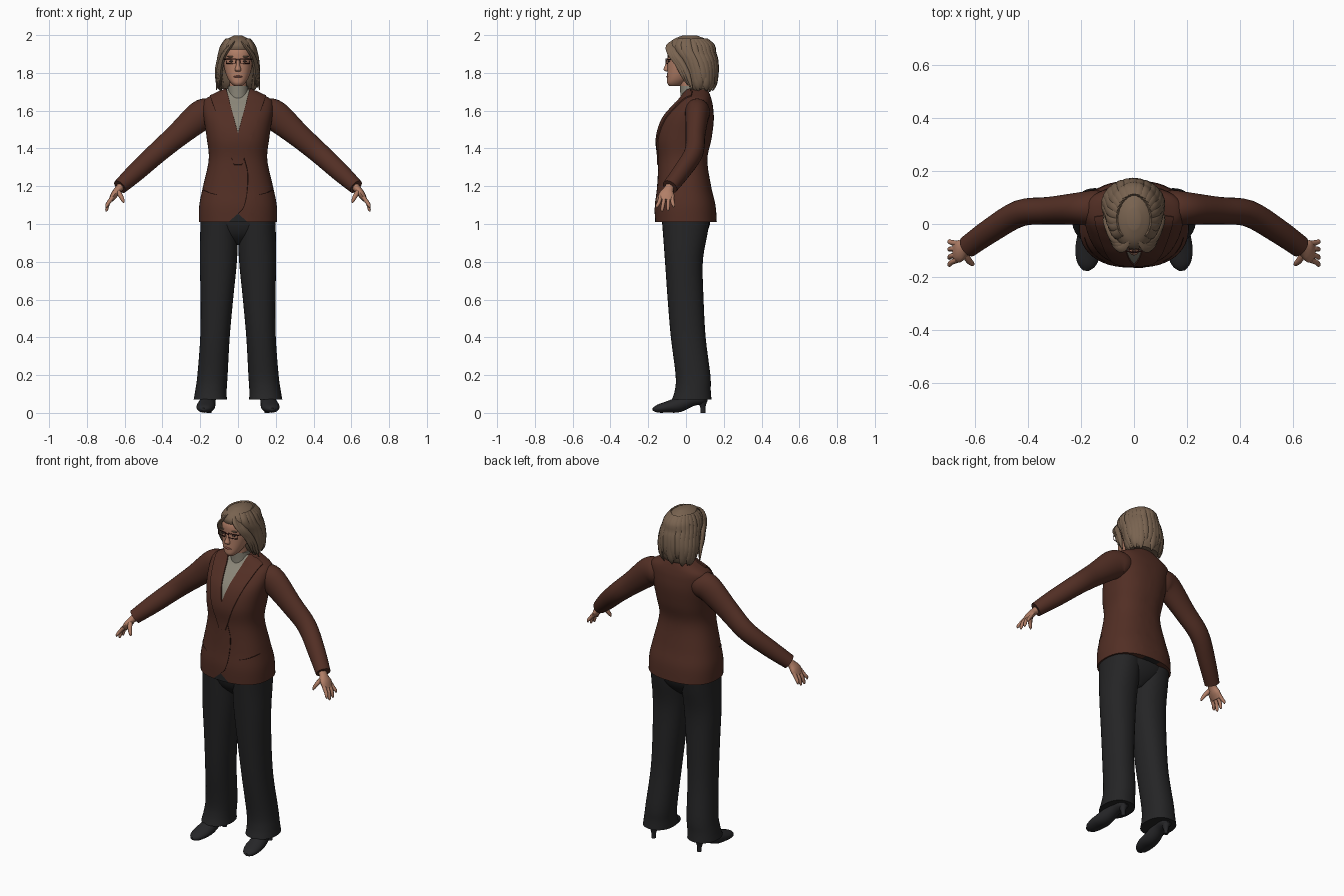
import bpy, bmesh, math, random
from mathutils import Vector
from mathutils.bvhtree import BVHTree

random.seed(4)
if "Cube" in bpy.data.objects:
    bpy.data.objects.remove(bpy.data.objects["Cube"])


def material(name, *rgb):
    m = bpy.data.materials.new(name)
    m.use_nodes = True
    m.diffuse_color = (*rgb, 1)
    m.node_tree.nodes["Principled BSDF"].inputs["Base Color"].default_value = (*rgb, 1)
    return m


JACKET = material("brown jacket", .085, .028, .018)
SEAM = material("dark brown seam", .03, .01, .007)
TROUSERS = material("charcoal trousers", .018, .018, .019)
SHOES = material("black shoes", .02, .02, .022)
SHIRT = material("grey shirt", .26, .24, .19)
SKIN = material("skin", .44, .21, .135)
HAIR = material("ash brown hair", .19, .125, .08)
GLASSES = material("dark red glasses", .06, .012, .01)
LIPS = material("lips", .3, .1, .075)
EYES = material("dark eyes", .05, .03, .025)


def finish(name, bm, *mats):
    bmesh.ops.recalc_face_normals(bm, faces=bm.faces)
    me = bpy.data.meshes.new(name)
    bm.to_mesh(me)
    bm.free()
    ob = bpy.data.objects.new(name, me)
    bpy.context.collection.objects.link(ob)
    for m in mats:
        me.materials.append(m)
    bpy.ops.object.select_all(action='DESELECT')
    ob.select_set(True)
    bpy.context.view_layer.objects.active = ob
    bpy.ops.object.shade_smooth_by_angle(angle=math.radians(50))
    return ob


def spline(rows, n):
    """Smooth curve through rows of any width."""
    out = []
    for i in range(len(rows) - 1):
        a, b, c, d = (rows[max(0, min(len(rows) - 1, i + k))] for k in (-1, 0, 1, 2))
        for j in range(n):
            t = j / n
            out.append([q + t / 2 * (r - p + t * (2*p - 5*q + 4*r - s + t * (3*q - p - 3*r + s)))
                        for p, q, r, s in zip(a, b, c, d)])
    return out + [list(rows[-1])]


def loft(rings):
    bm = bmesh.new()
    vs = [[bm.verts.new(p) for p in ring] for ring in rings]
    n = len(vs[0])
    for a, b in zip(vs, vs[1:]):
        for i in range(n):
            j = (i + 1) % n
            bm.faces.new((a[i], a[j], b[j], b[i]))
    bm.faces.new(vs[0])
    bm.faces.new(vs[-1])
    bmesh.ops.recalc_face_normals(bm, faces=bm.faces)
    return bm


def power(v, p):
    return math.copysign(abs(v) ** (2 / p), v)


def stack(rows, seg=32, p=2, n=5, s=1):
    """Upright body from rows of z, centre x, centre y, half width, half depth."""
    angles = [math.tau * i / seg for i in range(seg)]
    return loft([[(s * cx + rx * power(math.cos(a), p), cy + ry * power(math.sin(a), p), z)
                  for a in angles] for z, cx, cy, rx, ry in spline(rows, n)])


def tube(rows, side=(0, 1, 0), seg=12, n=4, s=1):
    """Tube along rows of x, y, z, radius along side, radius across it."""
    rows = spline(rows, n)
    pts = [Vector((s * r[0], r[1], r[2])) for r in rows]
    rings = []
    for i, r in enumerate(rows):
        t = (pts[min(i + 1, len(pts) - 1)] - pts[max(i - 1, 0)]).normalized()
        u = Vector(side)
        u = (u - t * u.dot(t)).normalized()
        v = t.cross(u)
        rings.append([pts[i] + u * r[3] * math.cos(a) + v * r[4] * math.sin(a)
                      for a in (math.tau * k / seg for k in range(seg))])
    return loft(rings)


def ball(name, mat, centre, size):
    bm = bmesh.new()
    bmesh.ops.create_uvsphere(bm, u_segments=16, v_segments=10, radius=1)
    bmesh.ops.scale(bm, vec=size, verts=bm.verts)
    bmesh.ops.translate(bm, vec=centre, verts=bm.verts)
    return finish(name, bm, mat)


# Jacket body, cut along the neckline, lapels and hem opening
bm = stack([(1.01, 0, 0, .207, .163), (1.1, 0, -.004, .205, .16), (1.2, 0, -.01, .185, .143),
            (1.34, 0, -.017, .155, .13), (1.45, 0, -.01, .165, .145), (1.55, 0, .01, .18, .137),
            (1.62, 0, .035, .187, .108), (1.66, 0, .05, .175, .085), (1.69, 0, .055, .12, .07),
            (1.712, 0, .055, .07, .06)], seg=48, p=2.4)
surface = BVHTree.FromBMesh(bm)
NECK = (0, 1.48, .058, 1.70)
LAPEL = (.02, 1.31, .135, 1.64)
HEM = (0, 1.055, .05, 1.01)
for x0, z0, x1, z1 in (NECK, LAPEL, HEM):
    for s in (1, -1):
        bmesh.ops.bisect_plane(bm, geom=bm.verts[:] + bm.edges[:] + bm.faces[:], dist=1e-4,
                               plane_co=(s * x0, 0, z0), plane_no=(z1 - z0, 0, -s * (x1 - x0)))


def width(line, z):
    x0, z0, x1, z1 = line
    return x0 + (x1 - x0) * (z - z0) / (z1 - z0)


lapels = []
for f in bm.faces:
    c = f.calc_center_median()
    if c.y > .03:
        continue
    if abs(c.x) < width(NECK, c.z) and c.z > 1.48:
        f.material_index = 1
    elif abs(c.x) < width(LAPEL, c.z) and c.z > 1.31:
        lapels.append(f)
    elif abs(c.x) < width(HEM, c.z) and c.z < 1.055:
        f.material_index = 2
bmesh.ops.inset_region(bm, faces=lapels, thickness=.001, depth=.006, use_even_offset=False)
finish("jacket_body", bm, JACKET, SHIRT, TROUSERS)


# Seams laid on the jacket front
def seam(name, pts):
    rows = []
    for x, z in spline(pts, 6):
        hit = surface.ray_cast(Vector((x, -1, z)), Vector((0, 1, 0)))[0]
        if hit:
            rows.append((x, hit.y, z, .002, .002))
    finish(name, tube(rows, seg=6, n=1), SEAM)


seam("front_seam", [(0, 1.48), (.03, 1.36), (.052, 1.27), (.048, 1.17), (.03, 1.09), (0, 1.055)])
for s, label in ((1, "left"), (-1, "right")):
    seam(label + "_pocket", [(s * .185, 1.18), (s * .15, 1.165), (s * .11, 1.155)])

# Limbs
for s, label in ((1, "left"), (-1, "right")):
    finish(label + "_sleeve", tube([
        (.11, .06, 1.60, .06, .06), (.15, .06, 1.59, .068, .075), (.20, .058, 1.572, .062, .08),
        (.32, .05, 1.47, .052, .064), (.43, .04, 1.375, .05, .056), (.54, -.025, 1.275, .046, .05),
        (.625, -.085, 1.197, .042, .04)], seg=24, s=s), JACKET)
    finish(label + "_palm", tube([
        (.605, -.075, 1.215, .024, .022), (.632, -.092, 1.185, .026, .02),
        (.655, -.102, 1.155, .042, .019), (.674, -.105, 1.125, .038, .012)], s=s), SKIN)
    fingers = [("index", -.135, -.153, 1.085), ("middle", -.114, -.126, 1.066),
               ("ring", -.093, -.095, 1.069), ("little", -.074, -.066, 1.088)]
    for finger, y0, y1, z1 in fingers:
        finish(label + "_" + finger + "_finger", tube([
            (.664, y0, 1.142, .011, .011), (.686, (y0 + y1) / 2, 1.112, .01, .01),
            (.695, y1, z1 + .012, .009, .008), (.697, y1, z1, .003, .003)], seg=8, s=s), SKIN)
    finish(label + "_thumb", tube([
        (.638, -.11, 1.175, .014, .014), (.622, -.137, 1.15, .012, .012),
        (.609, -.15, 1.125, .009, .009), (.605, -.153, 1.112, .003, .003)], seg=8, s=s), SKIN)

    finish(label + "_trouser_leg", stack([
        (.07, .147, .03, .088, .105), (.12, .143, .036, .083, .095), (.2, .135, .037, .08, .092),
        (.4, .122, .012, .078, .092), (.6, .112, -.002, .086, .095), (.8, .104, -.011, .098, .1),
        (.95, .1, -.004, .1, .118), (1.05, .1, 0, .098, .13)], p=2.2, s=s), TROUSERS)
    finish(label + "_shoe", tube([
        (.15, .11, .082, .018, .02), (.152, .085, .078, .036, .032), (.158, .03, .07, .038, .035),
        (.166, -.04, .043, .046, .04), (.172, -.1, .031, .049, .03), (.178, -.15, .022, .036, .021),
        (.182, -.175, .018, .012, .008)], side=(1, 0, 0), seg=16, s=s), SHOES)
    finish(label + "_heel", stack([
        (0, .152, .09, .012, .013), (.03, .152, .089, .013, .014),
        (.065, .152, .085, .026, .028)], seg=12, s=s), SHOES)

finish("trouser_seat", stack([
    (.89, 0, 0, .03, .05), (.94, 0, 0, .12, .1), (1.0, 0, .002, .185, .125),
    (1.06, 0, 0, .195, .125)], p=2.3), TROUSERS)

# Neck and head
finish("turtleneck", stack([(1.6, 0, .03, .056, .06), (1.68, 0, .03, .056, .06),
                            (1.73, 0, .02, .053, .052)]), SHIRT)
finish("neck", stack([(1.7, 0, .018, .046, .046), (1.79, 0, .01, .046, .05)]), SKIN)
finish("head", stack([
    (1.73, 0, -.06, .02, .028), (1.745, 0, -.053, .037, .046), (1.77, 0, -.038, .054, .062),
    (1.81, 0, -.018, .069, .081), (1.86, 0, 0, .078, .098), (1.92, 0, .01, .077, .104),
    (1.97, 0, .02, .045, .07)], p=2.2), SKIN)
finish("nose", stack([(1.807, 0, -.098, .012, .008), (1.817, 0, -.1, .017, .019),
                      (1.84, 0, -.097, .01, .014), (1.875, 0, -.092, .007, .008)], seg=12), SKIN)
ball("mouth", LIPS, (0, -.096, 1.78), (.023, .009, .006))

for s, label in ((1, "left"), (-1, "right")):
    ball(label + "_eye", EYES, (s * .034, -.09, 1.861), (.013, .005, .005))
    ball(label + "_brow", HAIR, (s * .036, -.09, 1.886), (.022, .006, .004))
    frame = [(.01, 1.874), (.064, 1.874), (.062, 1.85), (.014, 1.848), (.01, 1.874)]
    finish(label + "_rim", tube([(x, -.107 + x / 6, z, .0025, .0025) for x, z in frame],
                                seg=6, n=1, s=s), GLASSES)
    finish(label + "_temple", tube([(.064, -.096, 1.872, .0025, .0025), (.08, -.06, 1.872, .0025, .003),
                                    (.085, .01, 1.872, .0025, .003)],
                                   side=(0, 0, 1), seg=6, s=s), GLASSES)
finish("glasses_bridge", tube([(-.011, -.106, 1.87, .0025, .0025), (.011, -.106, 1.87, .0025, .0025)],
                              seg=6, n=1), GLASSES)

# Bobbed hair with loose overlapping locks
bob = [(1.715, -.003, .085, .088, .055), (1.75, -.003, .08, .105, .076), (1.81, -.003, .073, .113, .093),
       (1.87, 0, .055, .105, .108), (1.905, 0, .035, .098, .118), (1.945, 0, .025, .085, .12),
       (1.977, 0, .02, .06, .088), (1.997, 0, .02, .024, .04)]
finish("hair_bob", stack(bob), HAIR)
count = 19
for i in range(count):
    a = math.radians(-32 + 244 * i / (count - 1)) + random.uniform(-.04, .04)
    drop = random.uniform(-.018, .02)
    rows = []
    for k, (z, cx, cy, rx, ry) in enumerate(bob[:-1]):
        thick = .004 if k == 0 else .02
        rows.append((cx + rx * math.cos(a), cy + ry * math.sin(a),
                     z + (drop if k < 2 else 0), thick, thick * .4))
    finish("hair_lock_%d" % (i + 1), tube(rows, side=(-math.sin(a), math.cos(a), 0), seg=8, n=3), HAIR)

# Swept fringe and the locks beside the face
for s, label in ((1, "left"), (-1, "right")):
    for k in range(3):
        d = k * .012
        finish("%s_fringe_%d" % (label, k + 1), tube([
            (.012, -.05 + d, 1.975, .008, .008), (.04, -.086 + d, 1.942, .02, .01),
            (.068 + d / 3, -.078 + d, 1.9, .019, .01), (.085 + d / 2, -.045 + d, 1.85, .016, .01),
            (.094 + d / 2, -.015 + d, 1.79, .014, .011), (.09 + d, .01 + d, 1.735 - d, .003, .003)],
            seg=8, s=s), HAIR)
